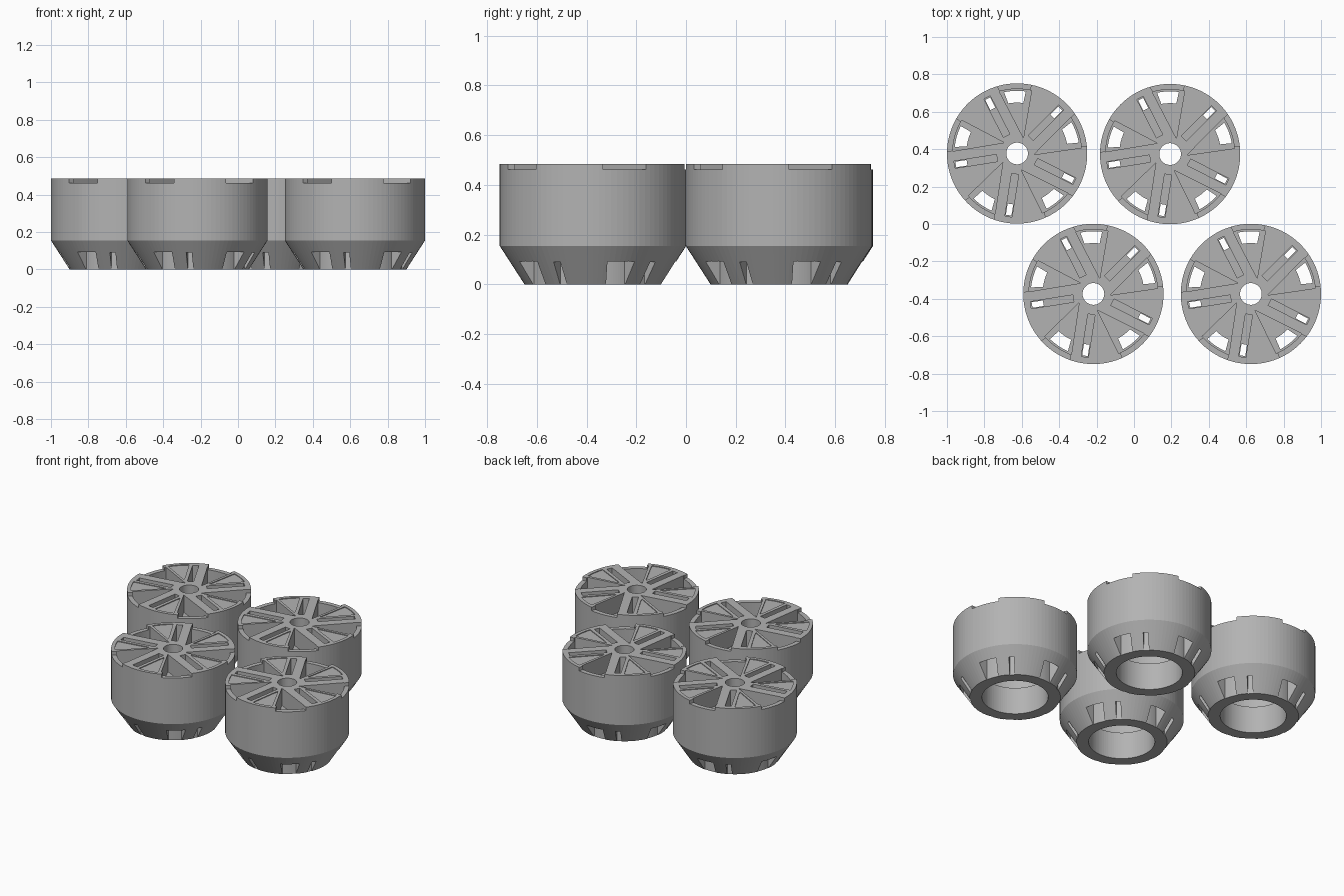
import bpy, bmesh
from math import radians, sin, cos, tau

default_cube = bpy.data.objects.get("Cube")
if default_cube:
    bpy.data.objects.remove(default_cube, do_unlink=True)

SPOKES = 5
SEGMENTS = 96

grey = bpy.data.materials.new("plain grey")
grey.use_nodes = True
grey.diffuse_color = (0.45, 0.45, 0.45, 1)
grey.node_tree.nodes["Principled BSDF"].inputs["Base Color"].default_value = (0.45, 0.45, 0.45, 1)


def polar(r, degrees):
    return r * cos(radians(degrees)), r * sin(radians(degrees))


def arc(r, start, end, steps=8):
    return [polar(r, start + (end - start) * i / steps) for i in range(steps + 1)]


def add_object(name, bm):
    bmesh.ops.recalc_face_normals(bm, faces=bm.faces[:])
    mesh = bpy.data.meshes.new(name)
    bm.to_mesh(mesh)
    bm.free()
    mesh.materials.append(grey)
    obj = bpy.data.objects.new(name, mesh)
    bpy.context.collection.objects.link(obj)
    return obj


def lathe(name, profile):
    """Spin a closed (radius, height) profile around the z axis."""
    bm = bmesh.new()
    rings = [[bm.verts.new((r * cos(tau * i / SEGMENTS), r * sin(tau * i / SEGMENTS), z))
              for r, z in profile] for i in range(SEGMENTS)]
    count = len(profile)
    for i in range(SEGMENTS):
        a, b = rings[i], rings[(i + 1) % SEGMENTS]
        for j in range(count):
            k = (j + 1) % count
            bm.faces.new((a[j], b[j], b[k], a[k]))
    return add_object(name, bm)


def prisms(name, outline, bottom, top):
    """Repeat an upright prism once for each spoke."""
    bm = bmesh.new()
    for s in range(SPOKES):
        c, d = cos(tau * s / SPOKES), sin(tau * s / SPOKES)
        low, high = [[bm.verts.new((x * c - y * d, x * d + y * c, z)) for x, y in outline]
                     for z in (bottom, top)]
        bm.faces.new(low)
        bm.faces.new(high)
        for i in range(len(outline)):
            k = (i + 1) % len(outline)
            bm.faces.new((low[i], low[k], high[k], high[i]))
    obj = add_object(name, bm)
    obj.hide_render = True
    return obj


def slot(start, end, left, right, angle=117):
    """Rectangle running outward beside a line from the centre."""
    dx, dy = polar(1, angle)
    return [(t * dx - o * dy, t * dy + o * dx)
            for t, o in ((start, left), (end, left), (end, right), (start, right))]


# Barrel with a tapered base, stepped bore and centre hole
wheel = lathe("wheel", [
    (0.275, 0), (0.375, 0.155), (0.375, 0.485), (0.058, 0.485),
    (0.058, 0.31), (0.23, 0.31), (0.23, 0.18), (0.2, 0.18), (0.2, 0)])

cutters = [
    # Wide pockets between spokes, opening through the tapered base
    prisms("wide_pocket_cutter", [polar(0.09, 68)] + arc(0.345, 77, 106), 0.37, 0.6),
    prisms("wide_window_cutter", arc(0.335, 82, 102) + arc(0.272, 100, 83), -0.1, 0.42),
    # Narrow slots beside the slim spokes
    prisms("narrow_slot_cutter", slot(0.11, 0.34, -0.012, 0.026), 0.37, 0.6),
    prisms("narrow_window_cutter", slot(0.272, 0.333, -0.008, 0.022), -0.1, 0.42),
    # Notches in the rim
    prisms("rim_notch_cutter", arc(0.39, 78, 107) + arc(0.335, 105, 79), 0.462, 0.6),
    # Shallow panels on the broad spokes
    prisms("panel_cutter", arc(0.352, 125, 146) + [polar(0.14, 138), polar(0.17, 133)], 0.48, 0.6),
]
for cutter in cutters:
    mod = wheel.modifiers.new(cutter.name, "BOOLEAN")
    mod.operation = "DIFFERENCE"
    mod.solver = "EXACT"
    mod.object = cutter

# Bake the cuts once, then share the mesh between the four wheels
bpy.context.view_layer.update()
depsgraph = bpy.context.evaluated_depsgraph_get()
cut_mesh = bpy.data.meshes.new_from_object(wheel.evaluated_get(depsgraph))
for obj in [wheel] + cutters:
    bpy.data.objects.remove(obj, do_unlink=True)

for name, x, y in (("back_right_wheel", -0.625, 0.377), ("back_left_wheel", 0.193, 0.374),
                   ("front_right_wheel", -0.217, -0.374), ("front_left_wheel", 0.625, -0.374)):
    obj = bpy.data.objects.new(name, cut_mesh)
    obj.location = (x, y, 0)
    bpy.context.collection.objects.link(obj)
